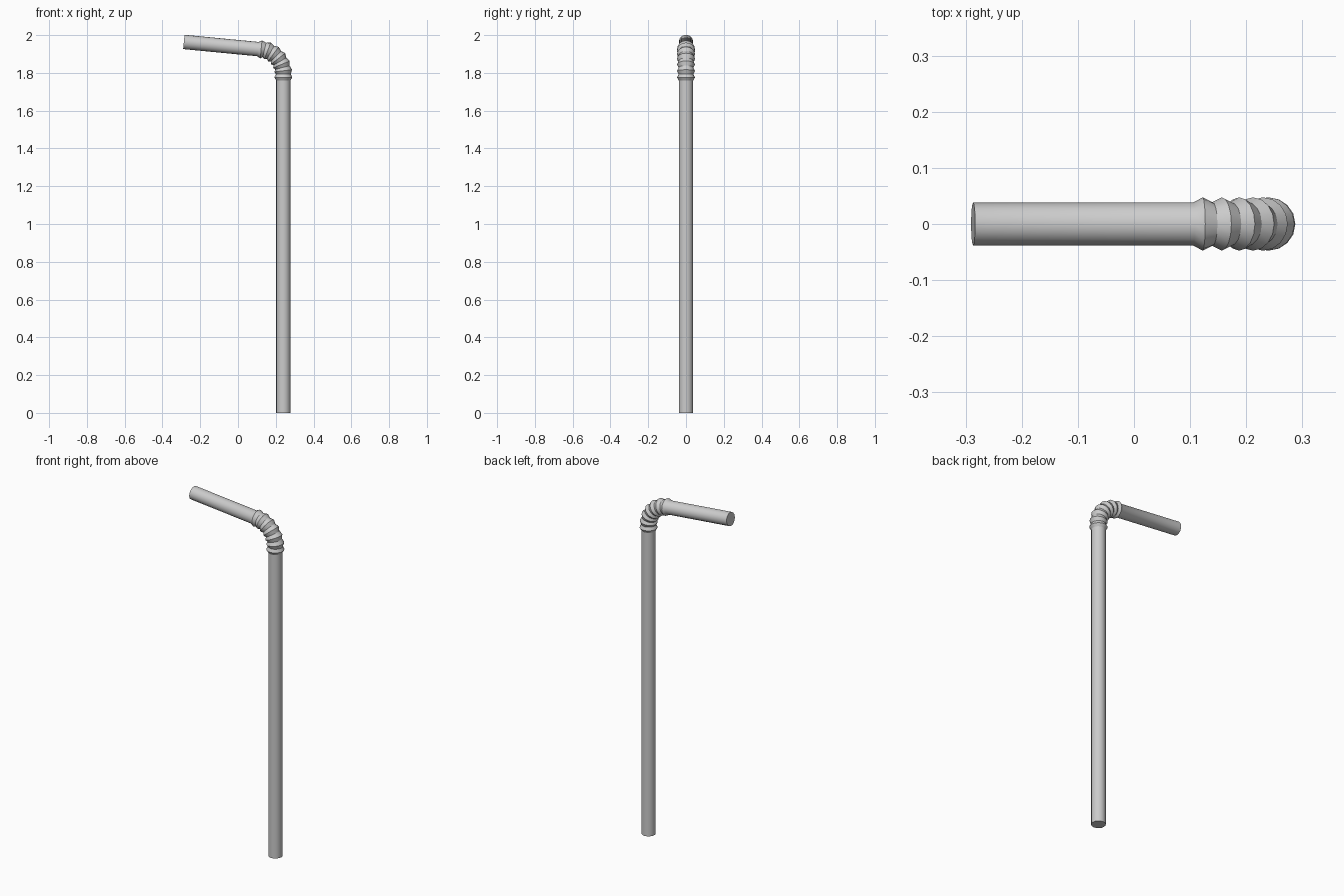
import bpy, bmesh, math
from mathutils import Vector

if "Cube" in bpy.data.objects:
    bpy.data.objects.remove(bpy.data.objects["Cube"])

SIDES = 16
TUBE_R, RIDGE_R, VALLEY_R = 0.038, 0.0475, 0.039
X0, Z0, BEND_R = 0.24, 1.795, 0.13        # start of the bend and its radius
TURN = math.radians(84.5)
ARC = BEND_R * TURN


def path(s):
    """Centre point and turn angle at distance s from the bend start."""
    a = min(max(s / BEND_R, 0), TURN)
    p = Vector((X0 - BEND_R * (1 - math.cos(a)), 0, Z0 + BEND_R * math.sin(a)))
    d = Vector((-math.sin(a), 0, math.cos(a)))
    return p + d * (s - a * BEND_R), a


# (distance along path, radius): long tube, seven ridges, short mouth tube
first, count = -0.019, 7
step = (ARC - first) / (count - 1)
stations = [(-Z0, TUBE_R), (first - step * 0.45, TUBE_R)]
for i in range(count):
    s = first + i * step
    stations.append((s, RIDGE_R))
    if i < count - 1:
        stations.append((s + step / 2, VALLEY_R))
stations += [(ARC + step / 2, TUBE_R), (ARC + 0.411, TUBE_R)]

# Sweep rings along the path
bm = bmesh.new()
rings = []
for s, r in stations:
    p, a = path(s)
    side = Vector((math.cos(a), 0, math.sin(a)))
    rings.append([bm.verts.new(p + r * (side * math.cos(t) + Vector((0, math.sin(t), 0))))
                  for t in (2 * math.pi * k / SIDES for k in range(SIDES))])
for lo, hi in zip(rings, rings[1:]):
    for k in range(SIDES):
        n = (k + 1) % SIDES
        bm.faces.new((lo[k], lo[n], hi[n], hi[k]))

# End caps
bm.faces.new(rings[0][::-1])
bm.faces.new(rings[-1])
bmesh.ops.recalc_face_normals(bm, faces=bm.faces)

mesh = bpy.data.meshes.new("drinking_straw")
bm.to_mesh(mesh)
bm.free()
straw = bpy.data.objects.new("drinking_straw", mesh)
bpy.context.collection.objects.link(straw)
bpy.context.view_layer.objects.active = straw
straw.select_set(True)
bpy.ops.object.shade_smooth_by_angle(angle=math.radians(30))
